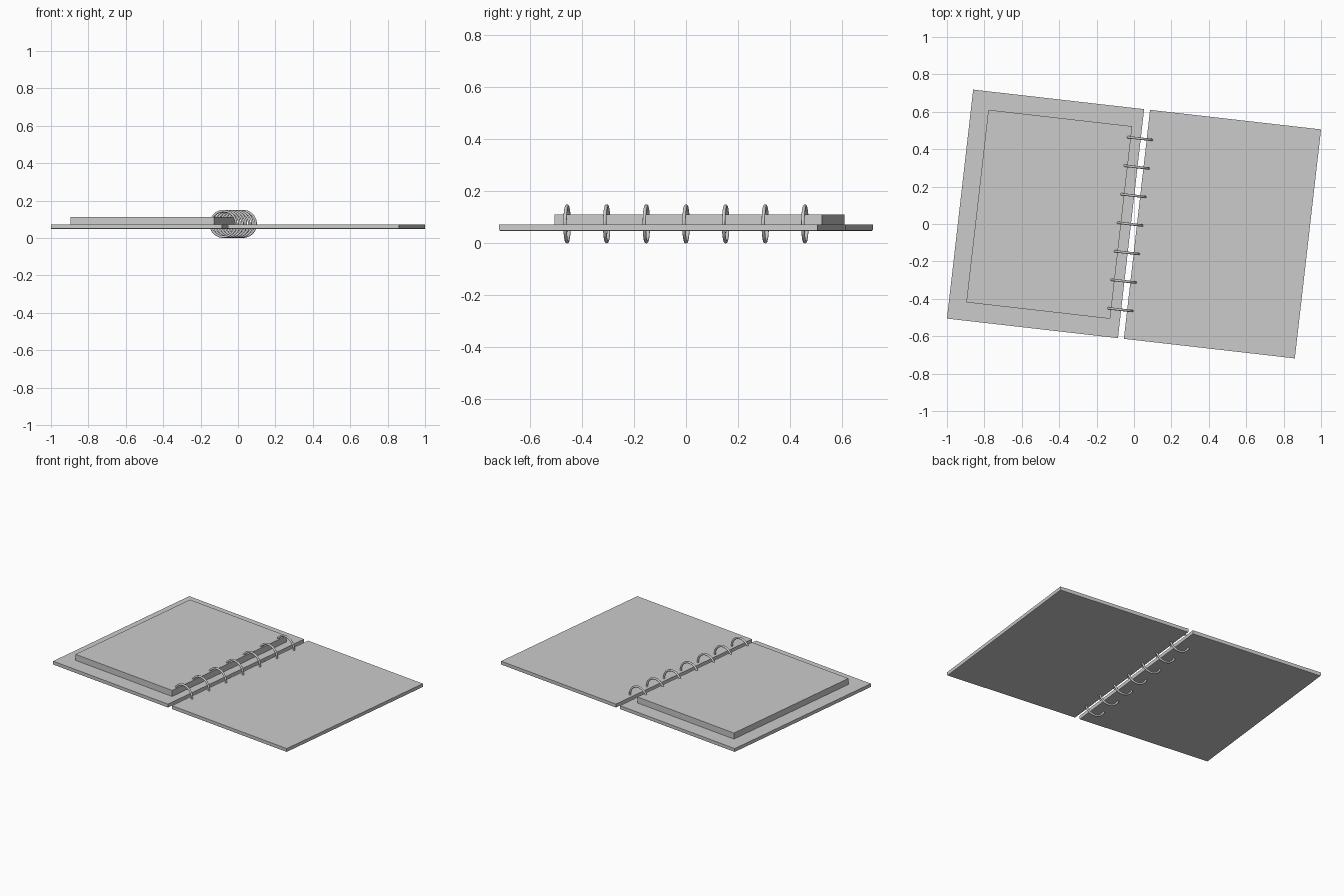
import bpy, bmesh, math

if "Cube" in bpy.data.objects:
    bpy.data.objects.remove(bpy.data.objects["Cube"])

ROT = math.radians(-6.53)
COS, SIN = math.cos(ROT), math.sin(ROT)


def place(obj, x, y, z):
    """Position an object in the turned frame of the open binder."""
    obj.location = (x * COS - y * SIN, x * SIN + y * COS, z)
    obj.rotation_euler[2] = ROT


def slab(name, x0, x1, half_y, z0, z1, bottom_bevel=0.0):
    bm = bmesh.new()
    bmesh.ops.create_cube(bm, size=1)
    bmesh.ops.scale(bm, vec=(x1 - x0, half_y * 2, z1 - z0), verts=bm.verts)
    if bottom_bevel:
        edges = [e for e in bm.edges if all(v.co.z < 0 for v in e.verts)]
        bmesh.ops.bevel(bm, geom=edges, offset=bottom_bevel, segments=2,
                        profile=0.5, affect='EDGES')
    mesh = bpy.data.meshes.new(name)
    bm.to_mesh(mesh)
    bm.free()
    obj = bpy.data.objects.new(name, mesh)
    bpy.context.collection.objects.link(obj)
    place(obj, (x0 + x1) / 2, 0, (z0 + z1) / 2)
    return obj


# Two covers lying open, either side of the spine gap
slab("left_cover", -0.936, -0.016, 0.616, 0.048, 0.072, 0.004)
slab("right_cover", 0.016, 0.936, 0.616, 0.048, 0.072, 0.004)

# Stack of pages on the left cover
slab("page_block", -0.843, -0.069, 0.518, 0.072, 0.112)

# Seven binder rings threaded through both covers
TUBE = 0.0065
for i in range(7):
    bpy.ops.mesh.primitive_torus_add(major_segments=48, minor_segments=12,
                                     major_radius=0.075 - TUBE, minor_radius=TUBE)
    ring = bpy.context.object
    ring.name = f"binder_ring_{i + 1}"
    ring.rotation_euler[0] = math.pi / 2
    place(ring, -0.0255, (i - 3) * 0.1535 - 0.003, 0.075)
    bpy.ops.object.shade_smooth()
